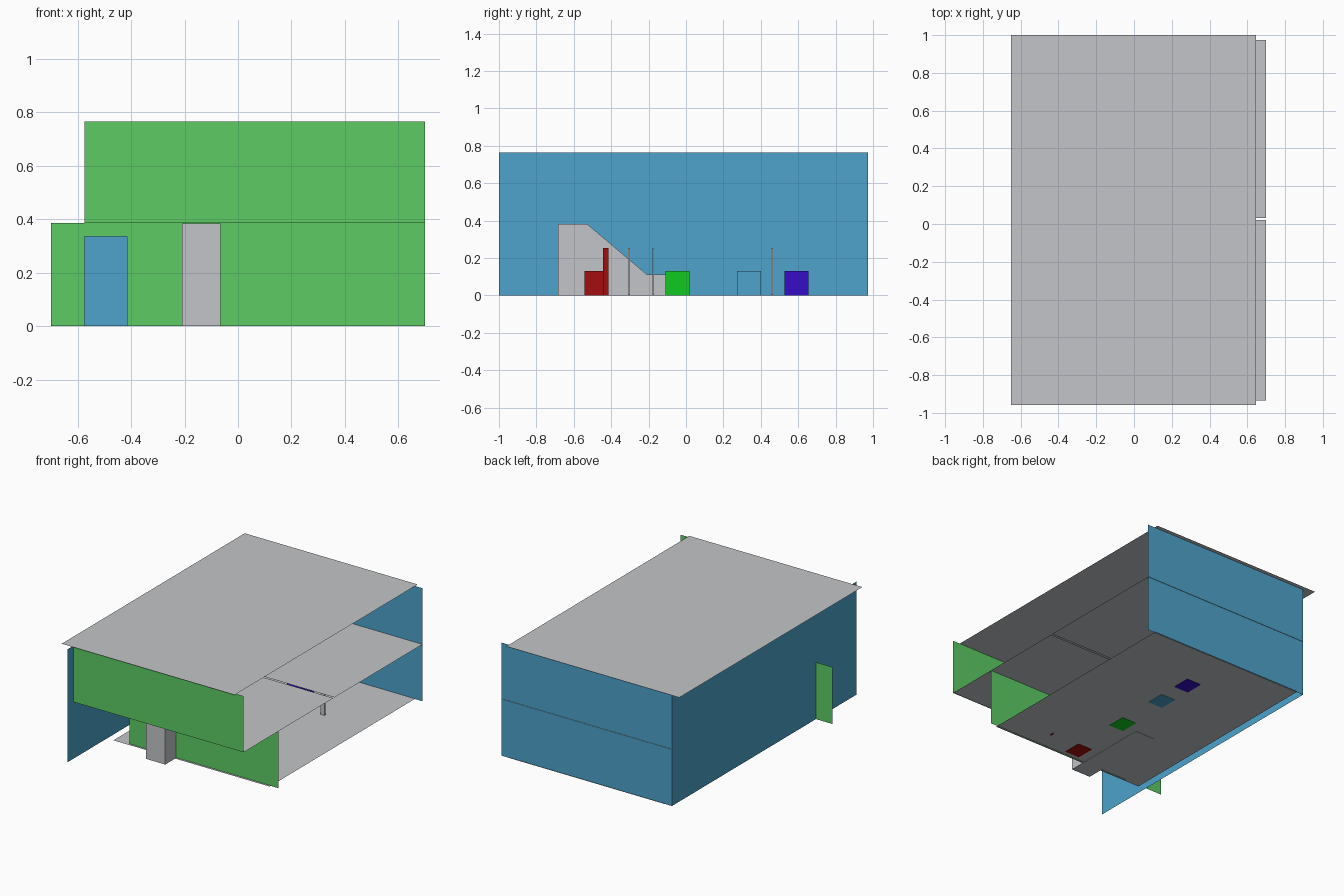
import bpy, bmesh
from mathutils import Vector

if "Cube" in bpy.data.objects:
    bpy.data.objects.remove(bpy.data.objects["Cube"])


def material(name, rgb):
    m = bpy.data.materials.new(name)
    lin = [((c / 255 + 0.055) / 1.055) ** 2.4 if c > 10 else c / 255 / 12.92 for c in rgb]
    m.diffuse_color = (*lin, 1)
    m.use_nodes = True
    m.node_tree.nodes["Principled BSDF"].inputs["Base Color"].default_value = m.diffuse_color
    return m


GREY = material("light grey", (194, 197, 200))
BLUE = material("sky blue", (78, 163, 203))
LEAF = material("leaf green", (93, 203, 100))
RED = material("dark red", (165, 13, 14))
GREEN = material("bright green", (16, 202, 34))
PURPLE = material("violet", (54, 12, 200))


def sheet(name, points, mat, extrude=None):
    """Flat polygon, optionally extruded into a solid."""
    bm = bmesh.new()
    face = bm.faces.new([bm.verts.new(p) for p in points])
    if extrude:
        out = bmesh.ops.extrude_face_region(bm, geom=[face], use_keep_orig=True)
        moved = [g for g in out["geom"] if isinstance(g, bmesh.types.BMVert)]
        bmesh.ops.translate(bm, verts=moved, vec=Vector(extrude))
        bmesh.ops.recalc_face_normals(bm, faces=bm.faces)
    me = bpy.data.meshes.new(name)
    bm.to_mesh(me)
    bm.free()
    me.materials.append(mat)
    ob = bpy.data.objects.new(name, me)
    bpy.context.collection.objects.link(ob)
    return ob


def slab(name, x0, x1, y0, y1, z, mat, height=None):
    pts = [(x0, y0, z), (x1, y0, z), (x1, y1, z), (x0, y1, z)]
    return sheet(name, pts, mat, (0, 0, height) if height else None)


H1, H2 = 0.385, 0.765          # upper floor and roof heights
L, R = -0.575, 0.70            # left wall and open right side
BACK = 0.972

# Floors and roof
slab("ground_floor", -0.525, 0.645, -0.583, 0.977, 0.002, GREY)
slab("upper_floor_front", L, R, -0.935, 0.02, H1, GREY)
slab("upper_floor_back", L, R, 0.032, 0.975, H1, GREY)
slab("roof", -0.65, 0.645, -0.957, 1.0, H2, GREY)

# Outer walls
sheet("left_wall", [(L, BACK, 0), (L, -1, 0), (L, -1, H2), (L, BACK, H2)], BLUE)
sheet("back_wall", [(R, BACK, 0), (L, BACK, 0), (L, BACK, H2), (R, BACK, H2)], BLUE)
sheet("upper_front_wall", [(x, -0.94, z) for x, z in
                           [(L, H1), (R, H1), (R, H2), (L, H2)]], LEAF)

# Ground front wall with its doorway
sheet("lower_front_wall", [(x, -0.568, z) for x, z in
                           [(-0.70, 0), (L, 0), (L, 0.335), (-0.415, 0.335),
                            (-0.415, 0), (R, 0), (R, H1), (-0.70, H1)]], LEAF)

# Sloping stair block running through the front wall
sheet("stair_ramp", [(-0.21, y, z) for y, z in
                     [(-0.685, 0), (-0.685, H1 - 0.002), (-0.53, H1 - 0.002),
                      (-0.21, 0.113), (-0.06, 0.113), (-0.06, 0)]],
      GREY, (0.145, 0, 0))

# Row of counters
for name, y, mat in [("red", -0.478, RED), ("green", -0.045, GREEN),
                     ("blue", 0.337, BLUE), ("violet", 0.59, PURPLE)]:
    slab(name + "_counter", 0.0, 0.11, y - 0.064, y + 0.064, 0, mat, 0.13)

# Standing posts in front of the counters
slab("red_post", 0.309, 0.321, -0.444, -0.414, 0, RED, 0.255)
for i, y in enumerate((-0.305, -0.175, 0.46)):
    slab("grey_post_%d" % (i + 1), 0.30, 0.33, y - 0.005, y + 0.005, 0.002, GREY, 0.253)
